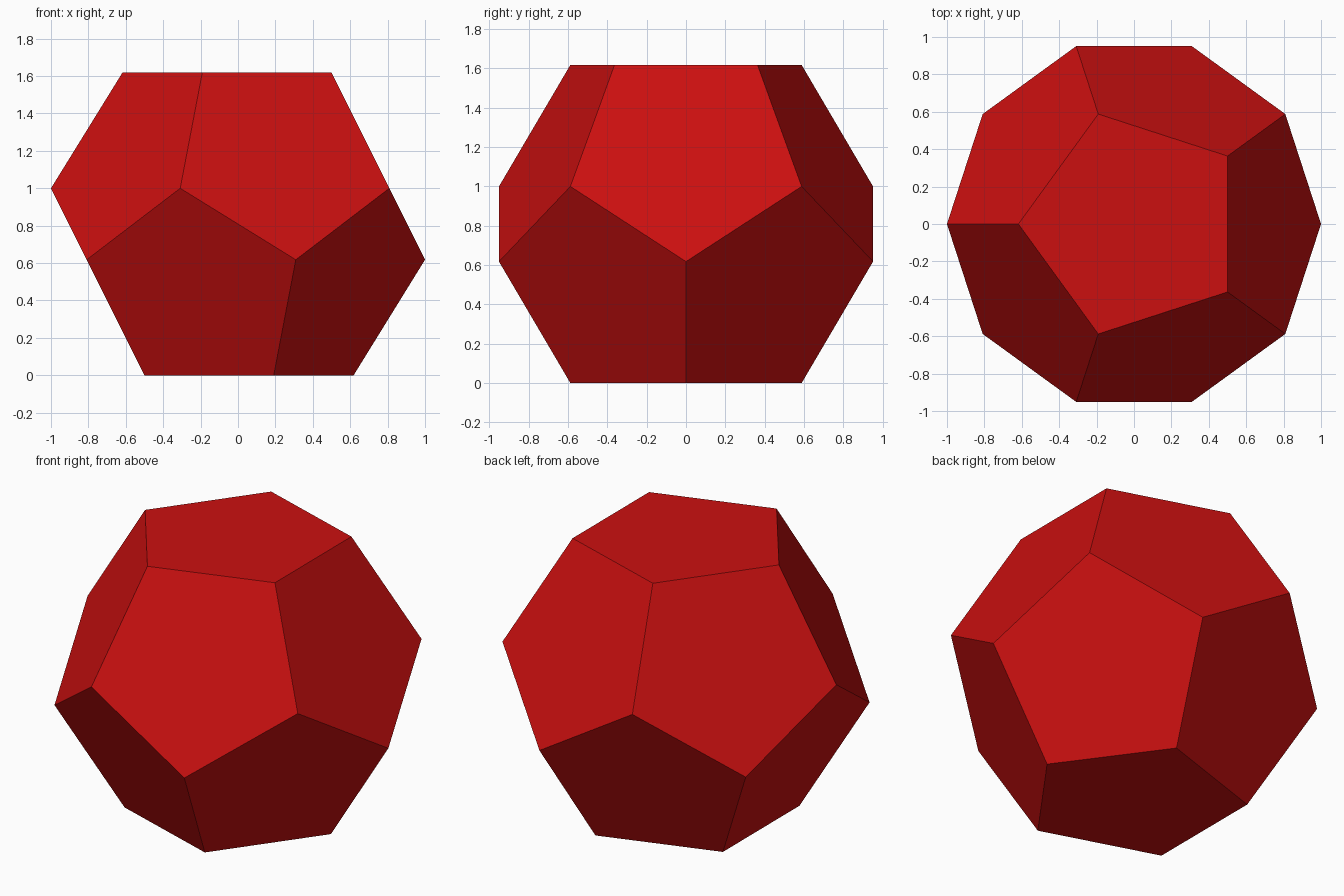
import bpy
import bmesh
from math import cos, sin, radians, sqrt

if "Cube" in bpy.data.objects:
    bpy.data.objects.remove(bpy.data.objects["Cube"])

G = (sqrt(5) - 1) / 2  # golden ratio fraction, 0.618

bm = bmesh.new()


def ring(radius, z, start):
    """Five evenly spaced corners at one height."""
    return [bm.verts.new((radius * cos(radians(start + 72 * i)),
                          radius * sin(radians(start + 72 * i)), z))
            for i in range(5)]


# Four levels of corners
bottom = ring(G, 0, 0)
lower = ring(1, G, 0)
upper = ring(1, 1, 36)
top = ring(G, 1 + G, 36)

# Top and bottom pentagons, then the two bands of side pentagons
bm.faces.new(bottom[::-1])
bm.faces.new(top)
for i in range(5):
    j = (i + 1) % 5
    bm.faces.new((bottom[i], bottom[j], lower[j], upper[i], lower[i]))
    bm.faces.new((upper[i], lower[j], upper[j], top[j], top[i]))

mesh = bpy.data.meshes.new("twelve_sided_die")
bm.to_mesh(mesh)
bm.free()

die = bpy.data.objects.new("twelve_sided_die", mesh)
bpy.context.collection.objects.link(die)

# Red plastic
red = bpy.data.materials.new("red")
red.diffuse_color = (0.6, 0.005, 0.005, 1)
red.use_nodes = True
red.node_tree.nodes["Principled BSDF"].inputs["Base Color"].default_value = red.diffuse_color
mesh.materials.append(red)
